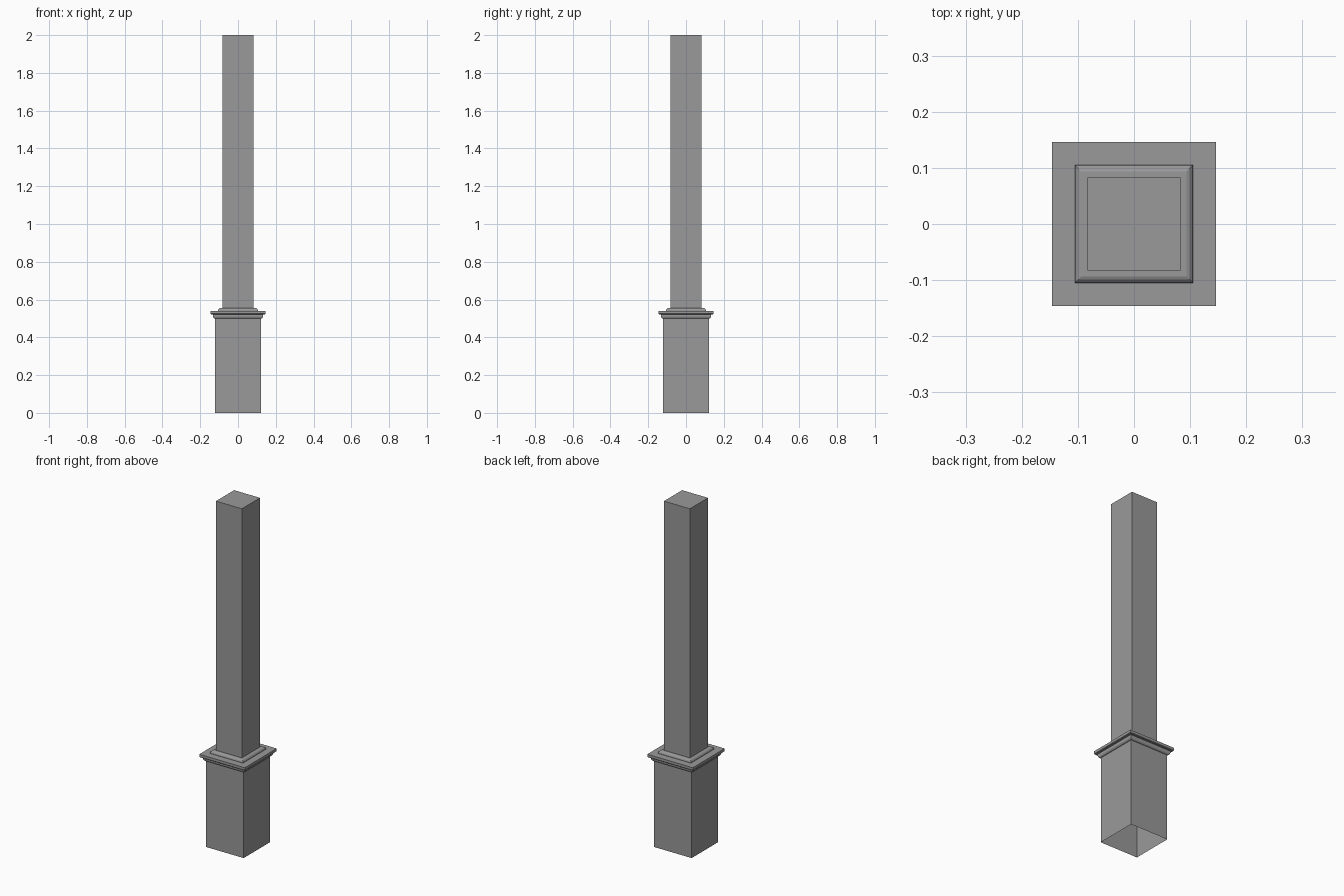
import bpy, bmesh

cube = bpy.data.objects.get("Cube")
if cube:
    bpy.data.objects.remove(cube, do_unlink=True)

grey = bpy.data.materials.new("Neutral grey")
grey.use_nodes = True
colour = (0.32, 0.32, 0.32, 1)
grey.diffuse_color = colour
grey.node_tree.nodes["Principled BSDF"].inputs["Base Color"].default_value = colour


def square_part(name, profile, bottom=True, top=True):
    """Sweep a (half width, height) profile around a square."""
    bm = bmesh.new()
    rings = [[bm.verts.new((sx * w, sy * w, z))
              for sx, sy in ((-1, -1), (1, -1), (1, 1), (-1, 1))]
             for w, z in profile]
    for low, high in zip(rings, rings[1:]):
        for i in range(4):
            j = (i + 1) % 4
            bm.faces.new((low[i], low[j], high[j], high[i]))
    if bottom:
        bm.faces.new(rings[0][::-1])
    if top:
        bm.faces.new(rings[-1])
    mesh = bpy.data.meshes.new(name)
    bm.to_mesh(mesh)
    bm.free()
    mesh.materials.append(grey)
    obj = bpy.data.objects.new(name, mesh)
    bpy.context.collection.objects.link(obj)
    return obj


# Hollow pedestal, open underneath
square_part("pedestal", [(0.121, 0), (0.121, 0.51)], bottom=False, top=False)

# Moulding under the ledge
square_part("lower_moulding", [(0.121, 0.499), (0.127, 0.501), (0.131, 0.506),
                               (0.132, 0.512), (0.132, 0.525)])

# Wide flat ledge
square_part("ledge", [(0.143, 0.522), (0.146, 0.525), (0.146, 0.54)])

# Rounded collar around the foot of the shaft
square_part("collar", [(0.105, 0.538), (0.105, 0.545), (0.103, 0.550),
                       (0.099, 0.554), (0.094, 0.556)])

# Tall square shaft
square_part("shaft", [(0.083, 0.55), (0.083, 2.0)])
